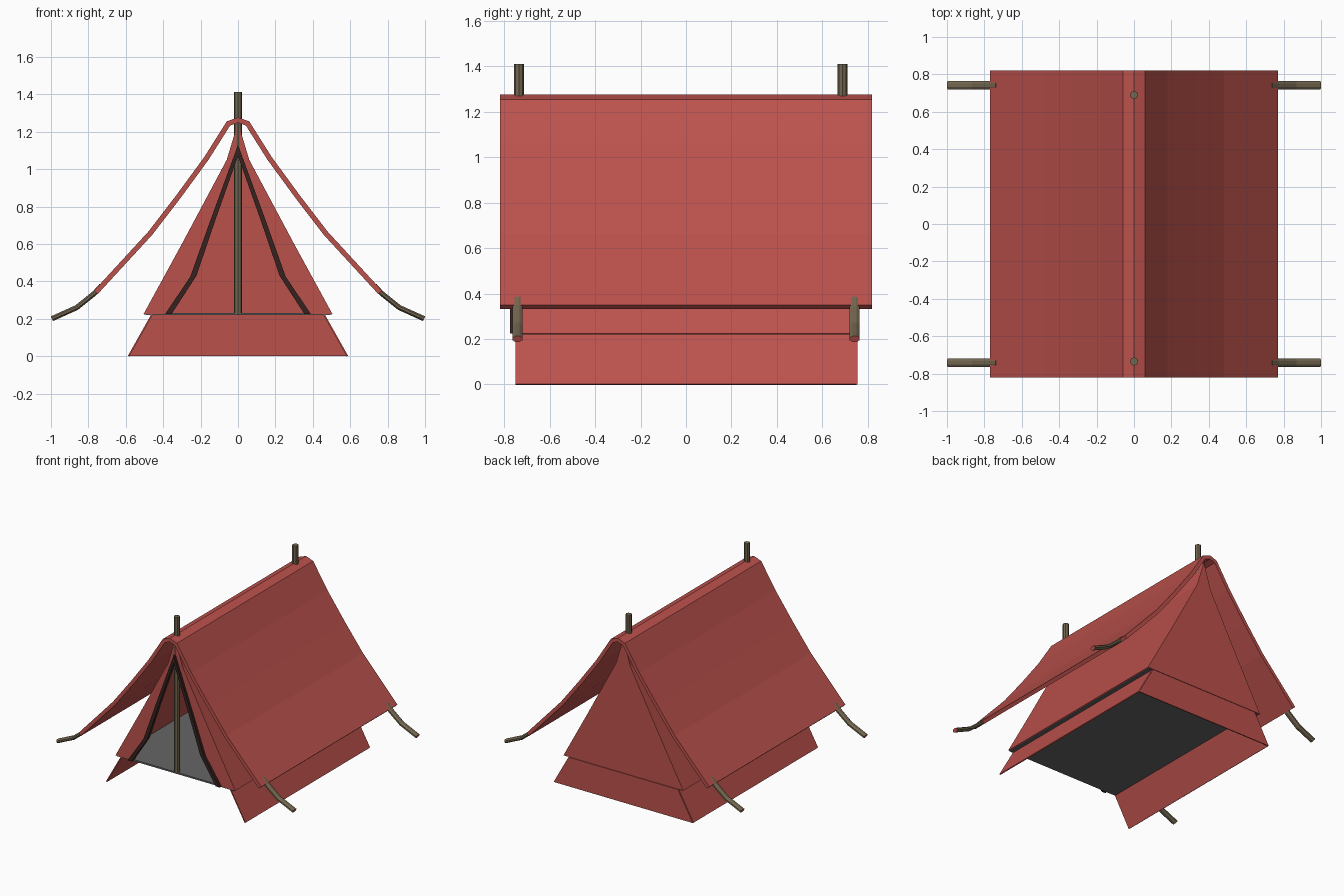
import bpy, bmesh, math
from mathutils import Vector

cube = bpy.data.objects.get("Cube")
if cube:
    bpy.data.objects.remove(cube, do_unlink=True)


def material(name, rgb):
    m = bpy.data.materials.new(name)
    m.use_nodes = True
    color = (*rgb, 1)
    m.diffuse_color = color
    m.node_tree.nodes["Principled BSDF"].inputs["Base Color"].default_value = color
    return m


RED = material("red canvas", (0.5, 0.083, 0.073))
WOOD = material("weathered wood", (0.17, 0.135, 0.08))
DARK = material("dark trim", (0.035, 0.016, 0.014))
GREY = material("grey groundsheet", (0.13, 0.13, 0.13))


def finish(bm, name, *mats):
    mesh = bpy.data.meshes.new(name)
    bm.to_mesh(mesh)
    bm.free()
    ob = bpy.data.objects.new(name, mesh)
    bpy.context.collection.objects.link(ob)
    for m in mats:
        mesh.materials.append(m)
    return ob


def sheet(name, a, b, mat, thick, offset=0):
    """Cloth panel stretched between two matching lines of points."""
    bm = bmesh.new()
    va = [bm.verts.new(p) for p in a]
    vb = [bm.verts.new(p) for p in b]
    for i in range(len(a) - 1):
        bm.faces.new((va[i], va[i + 1], vb[i + 1], vb[i]))
    bmesh.ops.remove_doubles(bm, verts=bm.verts[:], dist=0.0005)
    ob = finish(bm, name, mat)
    mod = ob.modifiers.new("thickness", 'SOLIDIFY')
    mod.thickness = thick
    mod.offset = offset
    mod.use_even_offset = True
    return ob


def at_y(profile, y, side=1):
    return [(side * x, y, z) for x, z in profile]


def both_sides(half):
    return [(-x, z) for x, z in reversed(half)] + half[1:]


# Half profiles (x, z), from the ridge down
ROOF = [(0, 1.277), (0.06, 1.255), (0.18, 1.065), (0.33, 0.86), (0.48, 0.665), (0.77, 0.35)]
WALL = [(0, 1.25), (0.06, 1.05), (0.3, 0.6), (0.505, 0.225)]
DOOR = [(0, 1.13), (0.15, 0.72), (0.255, 0.425), (0.39, 0.225)]
DOOR_IN = [(0, 1.07), (0.127, 0.71), (0.222, 0.43), (0.355, 0.225)]
SKIRT = [(0.46, 0.222), (0.585, 0)]
END = 0.75

# Fly roof
roof = both_sides(ROOF)
sheet("fly_roof", at_y(roof, -0.82), at_y(roof, 0.82), RED, 0.027, -1)

# Inner tent walls and back gable
walls = both_sides(WALL)
sheet("inner_side_walls", at_y(walls, -END), at_y(walls, END), RED, 0.008, -1)
sheet("back_gable", at_y(WALL, END, -1), at_y(WALL, END), RED, 0.008)

# Front gable panels, door trim and side skirts
for side, tag in ((1, "left"), (-1, "right")):
    sheet("front_gable_" + tag, at_y(WALL, -END, side), at_y(DOOR_IN, -END, side), RED, 0.008)
    sheet("door_trim_" + tag, at_y(DOOR, -0.763, side), at_y(DOOR_IN, -0.763, side), DARK, 0.022)
    sheet("skirt_" + tag, at_y(SKIRT, -END, side), at_y(SKIRT, END, side), RED, 0.008)
sheet("back_skirt", at_y(SKIRT, END, -1), at_y(SKIRT, END), RED, 0.008)

# Groundsheet
floor = [(-0.495, 0.225), (0.495, 0.225)]
sheet("groundsheet", at_y(floor, -END), at_y(floor, END - 0.006), GREY, 0.012)

# Upright poles
for y, tag in ((-0.735, "front"), (0.69, "back")):
    bm = bmesh.new()
    bmesh.ops.create_cone(bm, cap_ends=True, segments=8, radius1=0.022, radius2=0.022, depth=1.19)
    bmesh.ops.translate(bm, verts=bm.verts[:], vec=(0, y, 0.817))
    finish(bm, tag + "_pole", WOOD)


def corner_rod(name, side, y):
    """Bent rod reaching out from a lower corner of the roof, with a red tip."""
    path = [Vector((0.73, 0.377)), Vector((0.765, 0.338)), Vector((0.862, 0.26)), Vector((0.995, 0.2))]
    bm = bmesh.new()
    rings = []
    for i, p in enumerate(path):
        d = (path[min(i + 1, len(path) - 1)] - path[max(i - 1, 0)]).normalized()
        n = Vector((-d.y, d.x))
        ring = []
        for k in range(8):
            t = math.tau * (k + 0.5) / 8
            q = p + n * 0.015 * math.sin(t)
            ring.append(bm.verts.new((side * q.x, y + 0.024 * math.cos(t), q.y)))
        rings.append(ring)
    for r, s in zip(rings, rings[1:]):
        for k in range(8):
            j = (k + 1) % 8
            bm.faces.new((r[k], r[j], s[j], s[k]))
    bm.faces.new(rings[0])
    bm.faces.new(rings[-1]).material_index = 1
    bmesh.ops.recalc_face_normals(bm, faces=bm.faces[:])
    finish(bm, name, WOOD, RED)


for side, tag in ((1, "left"), (-1, "right")):
    corner_rod("front_rod_" + tag, side, -0.742)
    corner_rod("back_rod_" + tag, side, 0.742)
